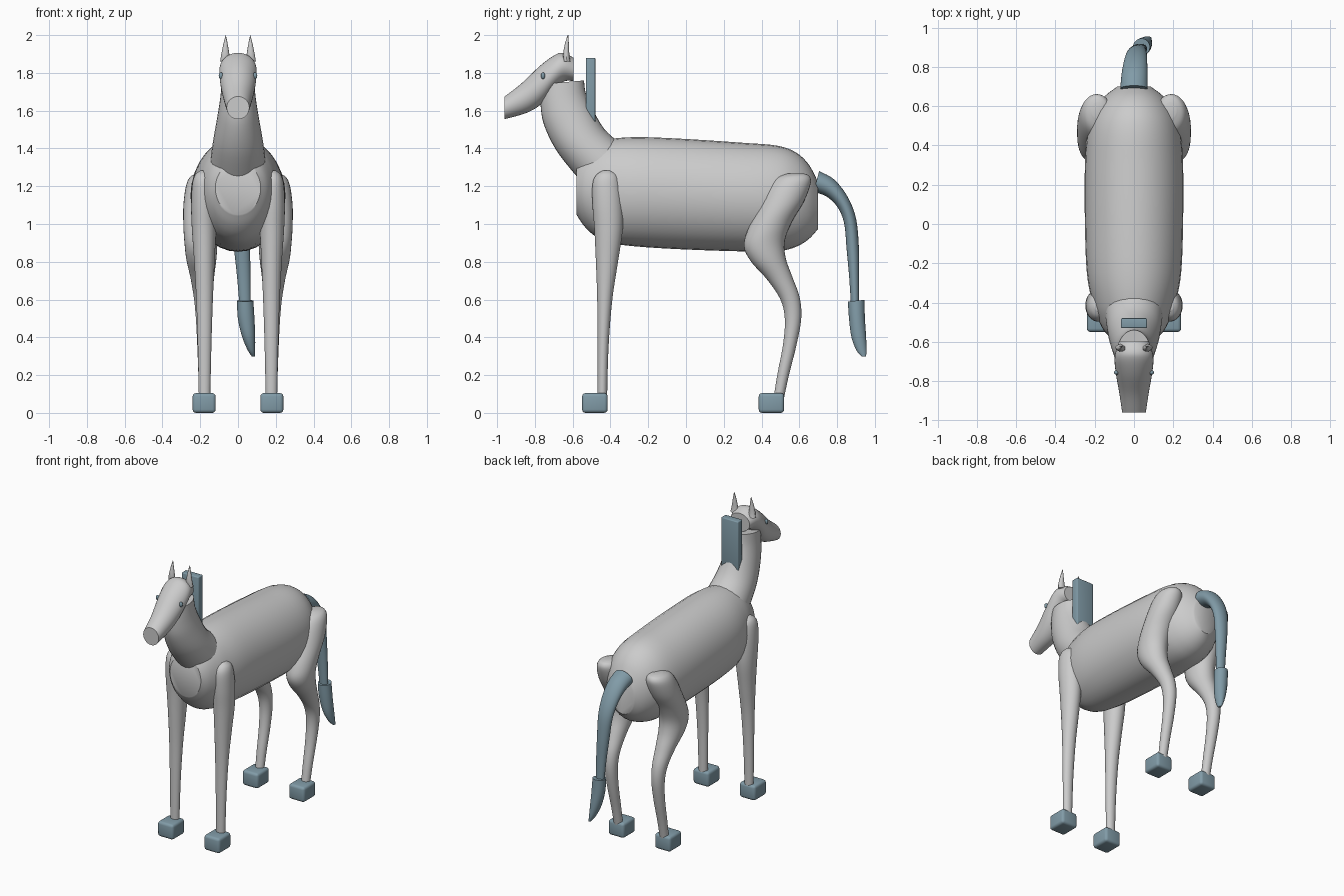
import bpy, bmesh, math
from mathutils import Vector

slate = bpy.data.materials.new("slate")
slate.diffuse_color = (0.22, 0.33, 0.39, 1)


def finish(name, bm, mat=None, mirror=False, angle=40):
    bmesh.ops.recalc_face_normals(bm, faces=bm.faces)
    me = bpy.data.meshes.new(name)
    bm.to_mesh(me)
    bm.free()
    ob = bpy.data.objects.new(name, me)
    bpy.context.collection.objects.link(ob)
    if mat:
        me.materials.append(mat)
    bpy.context.view_layer.objects.active = ob
    ob.select_set(True)
    bpy.ops.object.shade_smooth_by_angle(angle=math.radians(angle))
    ob.select_set(False)
    if mirror:
        m = ob.modifiers.new("mirror", 'MIRROR')
        m.use_bisect_axis[0] = False
        m.use_mirror_merge = False
    return ob


def catmull(a, b, c, d, t):
    return tuple(0.5 * (2*q + (r - p)*t + (2*p - 5*q + 4*r - s)*t*t + (3*q - p - 3*r + s)*t**3)
                 for p, q, r, s in zip(a, b, c, d))


def loft(name, rings, mat=None, mirror=False, segs=32, steps=5):
    """Rings: (y1, z1, y2, z2, half width, x centre), two opposite side-view points each."""
    n = len(rings)
    rows = []
    for i in range(n - 1):
        q = [rings[max(0, min(n - 1, i + k))] for k in (-1, 0, 1, 2)]
        rows += [catmull(*q, s / steps) for s in range(steps)]
    rows.append(rings[-1])
    bm = bmesh.new()
    loops = []
    for y1, z1, y2, z2, w, x in rows:
        mid = Vector((x, (y1 + y2) / 2, (z1 + z2) / 2))
        half = Vector((0, (y2 - y1) / 2, (z2 - z1) / 2))
        loops.append([bm.verts.new(mid + half * math.cos(a) + Vector((w * math.sin(a), 0, 0)))
                      for a in (2 * math.pi * k / segs for k in range(segs))])
    for a, b in zip(loops, loops[1:]):
        for k in range(segs):
            j = (k + 1) % segs
            bm.faces.new((a[k], a[j], b[j], b[k]))
    bm.faces.new(loops[0])
    bm.faces.new(loops[-1])
    return finish(name, bm, mat, mirror)


def box(name, lo, hi, bevel, mat, mirror=False):
    bm = bmesh.new()
    bmesh.ops.create_cube(bm, size=1)
    for v in bm.verts:
        v.co = Vector([(l + h) / 2 + c * (h - l) for l, h, c in zip(lo, hi, v.co)])
    bmesh.ops.bevel(bm, geom=bm.edges[:], offset=bevel, segments=3, profile=0.5, affect='EDGES')
    return finish(name, bm, mat, mirror)


def ball(name, centre, radii, mat):
    bm = bmesh.new()
    bmesh.ops.create_uvsphere(bm, u_segments=16, v_segments=10, radius=1)
    for v in bm.verts:
        v.co = Vector([c + r * p for c, r, p in zip(centre, radii, v.co)])
    return finish(name, bm, mat, True)


# Trunk: y, bottom, top, half width
trunk = [(-.58, 1.05, 1.33, .12), (-.54, .99, 1.385, .155), (-.48, .935, 1.425, .185),
         (-.40, .90, 1.45, .212), (-.25, .88, 1.46, .24), (0, .865, 1.45, .25),
         (.30, .855, 1.43, .25), (.48, .855, 1.415, .235), (.58, .878, 1.38, .20),
         (.65, .92, 1.315, .15), (.70, .975, 1.22, .085)]
loft("body", [(y, b, y, t, w, 0) for y, b, t, w in trunk])

# Neck and head
loft("neck", [(-.56, 1.23, -.34, 1.42, .148, 0), (-.68, 1.38, -.43, 1.50, .132, 0),
              (-.75, 1.52, -.495, 1.61, .11, 0), (-.77, 1.63, -.53, 1.69, .095, 0),
              (-.77, 1.74, -.54, 1.76, .085, 0)])
loft("head", [(-.96, 1.555, -.96, 1.675, .06, 0), (-.84, 1.59, -.87, 1.745, .076, 0),
              (-.76, 1.64, -.77, 1.84, .092, 0), (-.70, 1.71, -.69, 1.897, .099, 0),
              (-.645, 1.755, -.645, 1.905, .092, 0), (-.595, 1.757, -.595, 1.88, .075, 0)])

# Ears, eyes, nostrils
loft("ears", [(-.648, 1.86, -.612, 1.86, .027, .068), (-.65, 1.90, -.617, 1.89, .022, .067),
              (-.642, 1.95, -.62, 1.95, .012, .066), (-.627, 2.0, -.623, 2.0, .001, .065)],
     mirror=True, segs=12, steps=3)
ball("eyes", (.09, -.757, 1.785), (.012, .011, .018), slate)
ball("nostrils", (.053, -.94, 1.635), (.007, .007, .009), slate)

# Mane slab
box("mane", (-.066, -.53, 1.50), (.066, -.48, 1.88), .006, slate)

# Legs (built on one side, mirrored)
loft("front_legs", [(-.44, 1.283, -.40, 1.283, .015, .185), (-.475, 1.26, -.365, 1.26, .042, .185),
                    (-.495, 1.21, -.347, 1.21, .058, .184), (-.495, 1.10, -.335, 1.10, .066, .182),
                    (-.485, .97, -.335, .97, .064, .180), (-.477, .80, -.36, .80, .054, .178),
                    (-.47, .60, -.39, .60, .044, .177), (-.468, .35, -.41, .35, .036, .177),
                    (-.468, .07, -.418, .07, .030, .177)], mirror=True)
loft("hind_legs", [(.54, 1.268, .62, 1.268, .03, .185), (.48, 1.245, .652, 1.255, .065, .187),
                   (.435, 1.19, .66, 1.215, .085, .190), (.38, 1.08, .625, 1.12, .094, .195),
                   (.325, .965, .56, 1.01, .092, .197), (.307, .88, .523, .91, .087, .196),
                   (.345, .80, .528, .82, .079, .194), (.43, .705, .563, .72, .062, .189),
                   (.50, .60, .602, .61, .049, .184), (.523, .50, .61, .50, .042, .181),
                   (.515, .37, .585, .36, .037, .179), (.485, .21, .545, .20, .032, .178),
                   (.462, .07, .515, .06, .029, .177)], mirror=True)

# Hooves
for name, y in (("front_hooves", -.55), ("hind_hooves", .385)):
    box(name, (.118, y, 0), (.240, y + .135, .105), .018, slate, True)

# Tail and its hanging tuft
loft("tail", [(.675, 1.17, .705, 1.28, .07, 0), (.745, 1.145, .785, 1.235, .066, .003),
              (.805, 1.085, .855, 1.145, .059, .008), (.838, 1.0, .90, 1.03, .051, .014),
              (.850, .87, .915, .88, .043, .021), (.863, .73, .917, .73, .036, .03),
              (.873, .58, .917, .58, .03, .037)], slate)
loft("tail_tuft", [(.857, .59, .945, .598, .043, .038), (.863, .50, .947, .505, .044, .043),
                   (.876, .40, .953, .41, .035, .056), (.903, .33, .956, .335, .02, .071),
                   (.93, .298, .953, .298, .008, .082)], slate)
